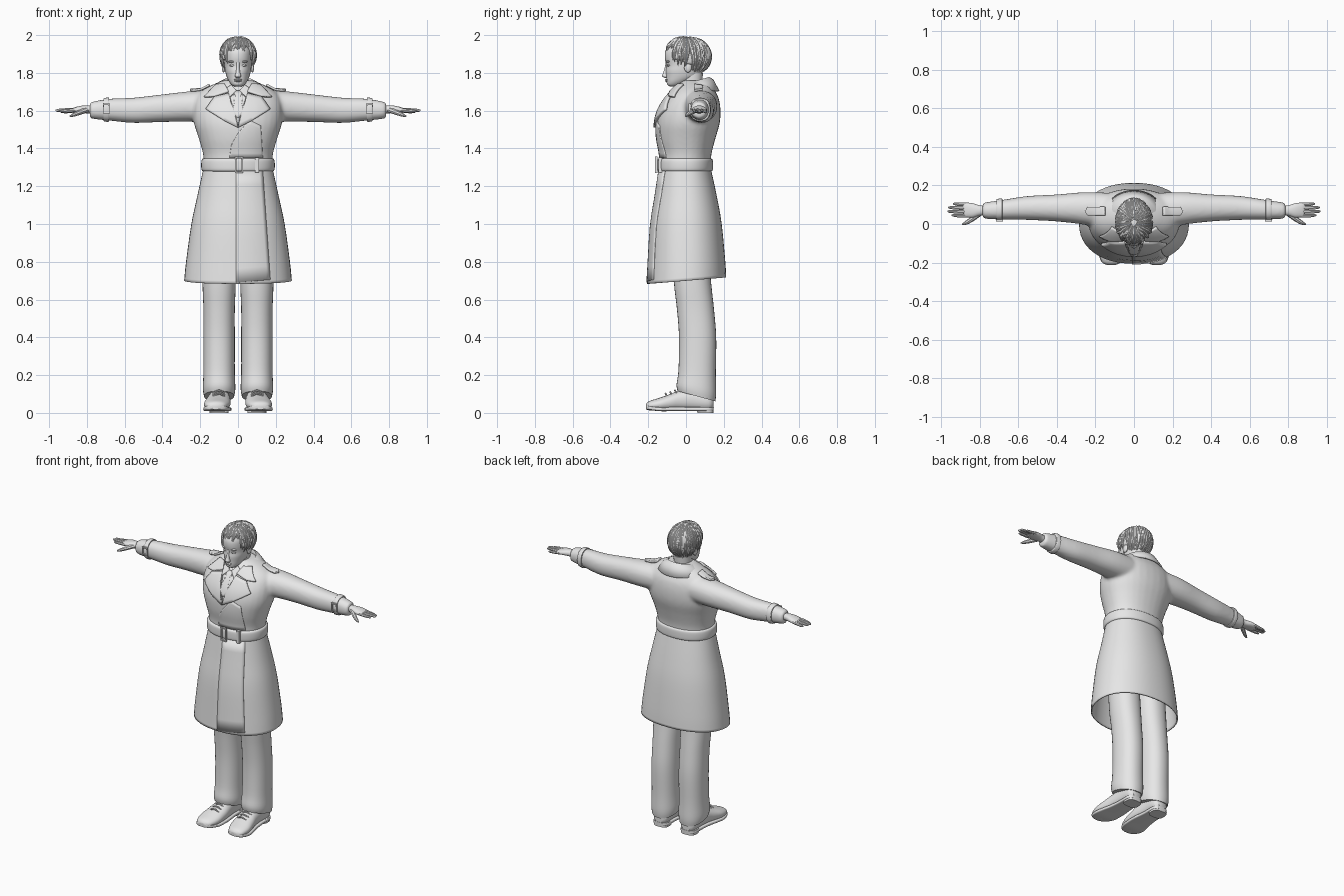
import bpy, bmesh, math, random
from mathutils import Matrix, Vector
from mathutils.bvhtree import BVHTree

random.seed(4)
default = bpy.data.objects.get("Cube")
if default:
    bpy.data.objects.remove(default, do_unlink=True)

grey = bpy.data.materials.new("plain grey")
grey.use_nodes = True
grey.diffuse_color = (0.8, 0.8, 0.8, 1)
grey.node_tree.nodes["Principled BSDF"].inputs["Base Color"].default_value = (0.8, 0.8, 0.8, 1)
parts = []


def add_object(name, mesh, mirror=False):
    mesh.materials.append(grey)
    ob = bpy.data.objects.new(name, mesh)
    bpy.context.scene.collection.objects.link(ob)
    if mirror:
        ob.modifiers.new("Mirror", 'MIRROR').use_mirror_merge = False
    parts.append(ob)
    return ob


def finish(name, bm, mirror=False):
    bmesh.ops.recalc_face_normals(bm, faces=bm.faces)
    mesh = bpy.data.meshes.new(name)
    bm.to_mesh(mesh)
    bm.free()
    return add_object(name, mesh, mirror)


def spline(rows, steps=4):
    """Smooth interpolation through rows of numbers."""
    out = []
    for i in range(len(rows) - 1):
        a, b, c, d = rows[max(i - 1, 0)], rows[i], rows[i + 1], rows[min(i + 2, len(rows) - 1)]
        for s in range(steps):
            t = s / steps
            out.append([q + t / 2 * (r - p + t * (2 * p - 5 * q + 4 * r - s2 + t * (3 * (q - r) + s2 - p)))
                        for p, q, r, s2 in zip(a, b, c, d)])
    return out + [list(rows[-1])]


def loft(name, rows, axis='z', mirror=False, caps=True, power=2.2, sides=32, shift=None):
    """Skin rounded rings; a row is position, two centres, two radii."""
    bm, rings = bmesh.new(), []
    for t, cu, cv, ru, rv in spline(rows):
        ring = []
        for k in range(sides):
            c, s = math.cos(2 * math.pi * k / sides), math.sin(2 * math.pi * k / sides)
            u = cu + ru * math.copysign(abs(c) ** (2 / power), c)
            v = cv + rv * math.copysign(abs(s) ** (2 / power), s)
            co = {'z': (u, v, t), 'x': (t, u, v), 'y': (u, t, v)}[axis]
            ring.append(bm.verts.new(shift(*co) if shift else co))
        rings.append(ring)
    for a, b in zip(rings, rings[1:]):
        for k in range(sides):
            n = (k + 1) % sides
            bm.faces.new((a[k], a[n], b[n], b[k]))
    if caps:
        bm.faces.new(rings[0])
        bm.faces.new(rings[-1])
    return finish(name, bm, mirror)


def body(rows, x=0):
    """Rows of height, half width, front y, back y."""
    return [(z, x, (f + b) / 2, w, (b - f) / 2) for z, w, f, b in rows]


def ellipsoid(name, centre, size, mirror=False):
    bm = bmesh.new()
    bmesh.ops.create_uvsphere(bm, u_segments=20, v_segments=12, radius=1,
                              matrix=Matrix.Translation(centre) @ Matrix.Diagonal((*size, 1)))
    return finish(name, bm, mirror)


def boxes(name, items, mirror=False):
    bm = bmesh.new()
    for centre, size in items:
        bmesh.ops.create_cube(bm, size=1, matrix=Matrix.Translation(centre) @ Matrix.Diagonal((*size, 1)))
    return finish(name, bm, mirror)


def frame(name, c, w, h, bar, mirror=False):
    x, y, z = c
    sides = [((x + s * w / 2, y, z), (bar, 0.012, h)) for s in (-1, 1)]
    ends = [((x, y, z + s * h / 2), (w + bar, 0.012, bar)) for s in (-1, 1)]
    return boxes(name, sides + ends, mirror)


def tube(name, strands, mirror=False):
    """Tapered strands through points of x, y, z, radius."""
    curve = bpy.data.curves.new(name, 'CURVE')
    curve.dimensions, curve.bevel_depth, curve.bevel_resolution = '3D', 1, 2
    curve.use_fill_caps = True
    for strand in strands:
        pts = spline(strand, 3)
        sp = curve.splines.new('POLY')
        sp.points.add(len(pts) - 1)
        for p, (x, y, z, r) in zip(sp.points, pts):
            p.co, p.radius = (x, y, z, 1), r
    temp = bpy.data.objects.new(name, curve)
    mesh = bpy.data.meshes.new_from_object(temp)
    bpy.data.objects.remove(temp)
    return add_object(name, mesh, mirror)


def patch(name, outline, target, lift=0.004, thick=0.008, mirror=False, down=False):
    """Lay a flat outline onto the target's surface."""
    bpy.context.view_layer.update()
    tree = BVHTree.FromObject(target, bpy.context.evaluated_depsgraph_get())
    ray = Vector((0, 0, -1)) if down else Vector((0, 1, 0))
    bm = bmesh.new()
    bm.faces.new([bm.verts.new((a, b, 3) if down else (a, -3, b)) for a, b in outline])
    bmesh.ops.triangulate(bm, faces=bm.faces)
    bmesh.ops.subdivide_edges(bm, edges=bm.edges, cuts=7, use_grid_fill=True)
    for v in bm.verts:
        hit = tree.ray_cast(v.co, ray)[0]
        if hit is None:
            hit = tree.find_nearest(v.co + ray * 3)[0]
        v.co = hit - ray * lift
    ob = finish(name, bm, mirror)
    solid = ob.modifiers.new("Thickness", 'SOLIDIFY')
    solid.thickness, solid.offset = thick, 0
    return ob


# Upper coat: torso and sleeves fused into one smooth surface
coat = loft("coat_upper", body([
    (1.30, .18, -.14, .13), (1.37, .185, -.14, .135), (1.45, .207, -.155, .155), (1.53, .232, -.158, .178),
    (1.60, .237, -.142, .183), (1.66, .228, -.108, .175), (1.70, .20, -.075, .157),
    (1.735, .14, -.045, .137), (1.76, .08, -.02, .11)]))
sleeve = loft("sleeve", [
    (.10, .06, 1.625, .10, .088), (.25, .08, 1.622, .085, .081), (.4, .083, 1.613, .07, .073),
    (.55, .083, 1.602, .062, .067), (.67, .075, 1.605, .052, .059), (.75, .07, 1.603, .045, .049),
    (.785, .07, 1.602, .038, .041)], axis='x')
bm = bmesh.new()
bm.from_mesh(coat.data)
for side in (1, -1):
    copy = sleeve.data.copy()
    copy.transform(Matrix.Diagonal((side, 1, 1, 1)))
    if side < 0:
        copy.flip_normals()
    bm.from_mesh(copy)
    bpy.data.meshes.remove(copy)
bm.to_mesh(coat.data)
bm.free()
parts.remove(sleeve)
bpy.data.objects.remove(sleeve)
remesh = coat.modifiers.new("Fuse", 'REMESH')
remesh.mode, remesh.voxel_size, remesh.use_smooth_shade = 'VOXEL', 0.01, True
relax = coat.modifiers.new("Relax", 'SMOOTH')
relax.iterations = 6

# Coat skirt, an open shell with a slightly higher hem at the back
skirt = loft("coat_skirt", body([
    (.70, .285, -.206, .213), (.8, .275, -.2, .207), (1.0, .247, -.187, .188),
    (1.15, .215, -.163, .162), (1.30, .182, -.14, .13)]), caps=False, sides=48,
    shift=lambda x, y, z: (x, y, z + .08 * y * (1.3 - z) / .6))
shell = skirt.modifiers.new("Thickness", 'SOLIDIFY')
shell.thickness, shell.offset = .008, -1
patch("skirt_overlap", [(-.01, 1.28), (.13, 1.28), (.17, .705), (-.01, .69)], skirt, .001, .007)
patch("chest_overlap", [(-.045, 1.35), (-.035, 1.42), (.0, 1.48), (.06, 1.55), (.12, 1.52), (.13, 1.35)],
      coat, .001, .007)

# Belt with buckle and keeper
loft("belt", body([(1.278, .181, -.141, .131), (1.285, .192, -.151, .141), (1.312, .195, -.153, .143),
                   (1.34, .192, -.151, .141), (1.348, .181, -.141, .131)]), sides=48)
frame("belt_buckle", (.005, -.157, 1.313), .034, .08, .008)
boxes("belt_keeper", [((.1, -.136, 1.313), (.02, .02, .08))])

# Lapels, collar, shirt front and shoulder straps
patch("lapel", [(.012, 1.57), (.05, 1.69), (.125, 1.672), (.17, 1.607), (.07, 1.545), (.0, 1.51)],
      coat, .008, .012, True)
patch("collar_flap", [(.05, 1.70), (.07, 1.74), (.115, 1.738), (.178, 1.672), (.125, 1.676)],
      coat, .012, .012, True)
bm = bmesh.new()
strips = []
for k in range(33):
    t = math.radians(-125 + 250 * k / 32)
    s, c = math.sin(t), math.cos(t)
    strips.append([bm.verts.new(p) for p in (
        (.072 * s, .04 + .065 * c, 1.73 - .02 * (1 - c)),
        (.085 * s, .045 + .078 * c, 1.778 - .022 * (1 - c)),
        (.115 * s, .045 + .10 * c, 1.765 - .025 * (1 - c)),
        (.155 * s, .04 + .137 * c, 1.705 + .02 * s * s - .02 * (1 - c)))])
for a, b in zip(strips, strips[1:]):
    for k in range(3):
        bm.faces.new((a[k], a[k + 1], b[k + 1], b[k]))
collar = finish("collar", bm)
collar.modifiers.new("Thickness", 'SOLIDIFY').thickness = .01
patch("necktie", [(-.02, 1.705), (.02, 1.705), (.013, 1.672), (.028, 1.59), (0, 1.56), (-.028, 1.59),
                  (-.013, 1.672)], coat, .006, .008)
patch("shirt_collar", [(.008, 1.705), (.035, 1.735), (.058, 1.72), (.045, 1.67)], coat, .007, .008, True)
patch("shoulder_strap", [(.15, .045), (.24, .045), (.255, .066), (.24, .088), (.15, .088)],
      coat, .008, .012, True, True)

# Cuff straps and buckles
loft("cuff_strap", [(.682, .075, 1.605, .05, .056), (.685, .075, 1.605, .057, .064),
                    (.71, .074, 1.605, .055, .061), (.713, .074, 1.605, .048, .054)], axis='x', mirror=True)
frame("cuff_buckle", (.697, .018, 1.612), .03, .045, .007, True)

# Hands
loft("palm", [(.76, .07, 1.605, .024, .022), (.80, .07, 1.607, .027, .021), (.835, .07, 1.606, .037, .019),
              (.87, .073, 1.602, .038, .014), (.885, .073, 1.6, .034, .009)], axis='x', mirror=True, sides=20)
fingers = []
for y, reach, drop in ((.043, .945, .004), (.063, .966, .0), (.083, .962, .002), (.102, .938, .008)):
    fingers.append([(.86, y, 1.602, .010), (.9, y, 1.604 - drop, .0095),
                    (reach - .012, y + .002, 1.602 - drop, .0075), (reach, y + .002, 1.6 - drop, .003)])
fingers.append([(.80, .055, 1.605, .015), (.84, .025, 1.59, .013), (.87, .006, 1.578, .010), (.89, -.002, 1.57, .004)])
tube("fingers", fingers, True)

# Trousers with the hem lower at the heel
loft("trouser_leg", body([
    (.09, .08, -.045, .155), (.13, .086, -.05, .16), (.22, .083, -.04, .158), (.4, .083, -.037, .16),
    (.55, .083, -.048, .148), (.69, .088, -.064, .133), (.95, .09, -.08, .11)], .1), mirror=True,
    shift=lambda x, y, z: (x, y, z - max(0, .25 - z) * 1.7 * (y - .05)))

# Shoes
shoe = [(-.212, .118, .033, .02, .013), (-.195, .117, .038, .05, .024), (-.14, .112, .045, .068, .035),
        (-.08, .105, .055, .066, .046), (-.03, .10, .065, .06, .055), (.04, .1, .07, .053, .06),
        (.12, .1, .06, .05, .05), (.145, .1, .055, .03, .03)]
loft("shoe", shoe, axis='y', mirror=True)
loft("shoe_sole", [(y, x, .03 - .01 * min(1, (y + .212) / .05), w * 1.06, .011) for y, x, z, w, h in shoe],
     axis='y', mirror=True, power=5)
loft("shoe_heel", body([(0, .05, .06, .146), (.03, .052, .058, .147)], .1), mirror=True, power=3)
tube("shoe_laces", [[(.07, y, z - .012, .004), (.1, y - .008, z + .003, .005), (.135, y, z - .012, .004)]
                    for y, z in ((-.1, .099), (-.075, .107), (-.05, .116))], True)

# Neck, head and face
loft("neck", body([(1.66, .065, -.04, .09), (1.72, .056, -.03, .085), (1.80, .055, -.035, .09)]))
loft("head", body([
    (1.728, .02, -.085, -.045), (1.737, .034, -.099, -.02), (1.755, .048, -.103, .02), (1.78, .06, -.105, .07),
    (1.81, .068, -.107, .09), (1.84, .072, -.104, .105), (1.88, .075, -.112, .11), (1.92, .073, -.108, .108),
    (1.96, .056, -.08, .085), (1.985, .02, -.03, .04)]))
loft("nose", body([(1.772, .009, -.108, -.09), (1.782, .017, -.126, -.09), (1.80, .012, -.121, -.09),
                   (1.83, .008, -.112, -.09), (1.855, .01, -.108, -.09)]), sides=16)
ellipsoid("eye", (.03, -.09, 1.84), (.015, .012, .007), True)
ellipsoid("brow", (.031, -.094, 1.86), (.021, .012, .006), True)
ellipsoid("upper_lip", (0, -.1, 1.764), (.022, .011, .004))
ellipsoid("lower_lip", (0, -.1, 1.757), (.018, .011, .005))
ellipsoid("ear", (.076, .01, 1.83), (.01, .02, .028), True)

# Hair: a cap with tapered locks falling from the crown
middle, radii = Vector((0, .007, 1.885)), Vector((.089, .118, .105))


def hair_end(azimuth):
    front = -math.sin(azimuth)
    return math.radians(66 if front > .68 else 100 if front > .3 else 118 if front > -.2 else 138)


cap = ellipsoid("hair_cap", middle, radii)
bm = bmesh.new()
bm.from_mesh(cap.data)
bmesh.ops.subdivide_edges(bm, edges=bm.edges, cuts=1, use_grid_fill=True, smooth=1)
hidden = []
for v in bm.verts:
    d = Vector([(a - m) / r for a, m, r in zip(v.co, middle, radii)]).normalized()
    if math.acos(max(-1, min(1, d.z))) > hair_end(math.atan2(d.y, d.x)):
        hidden.append(v)
bmesh.ops.delete(bm, geom=hidden, context='VERTS')
bm.to_mesh(cap.data)
bm.free()
cap.modifiers.new("Thickness", 'SOLIDIFY').thickness = .01
locks = []
for k in range(84):
    start = 2 * math.pi * k / 84
    sway, begin = random.uniform(-.3, .3), random.uniform(.1, .5)
    end = hair_end(start) * random.uniform(.95, 1.12)
    lock = []
    for i, width in enumerate((.3, .8, 1, .9, .6, .1)):
        f = i / 5
        p, a = begin + (end - begin) * f, start + sway * f * f
        grow = 1 + .05 * f * random.random()
        d = Vector((math.sin(p) * math.cos(a), math.sin(p) * math.sin(a), math.cos(p))) * grow
        lock.append((*(middle + d * radii), .011 * width))
    locks.append(lock)
tube("hair_locks", locks)

# Smooth shading that keeps hard edges
bpy.ops.object.select_all(action='DESELECT')
for ob in parts:
    ob.select_set(True)
bpy.context.view_layer.objects.active = coat
bpy.ops.object.shade_smooth_by_angle(angle=math.radians(40))
